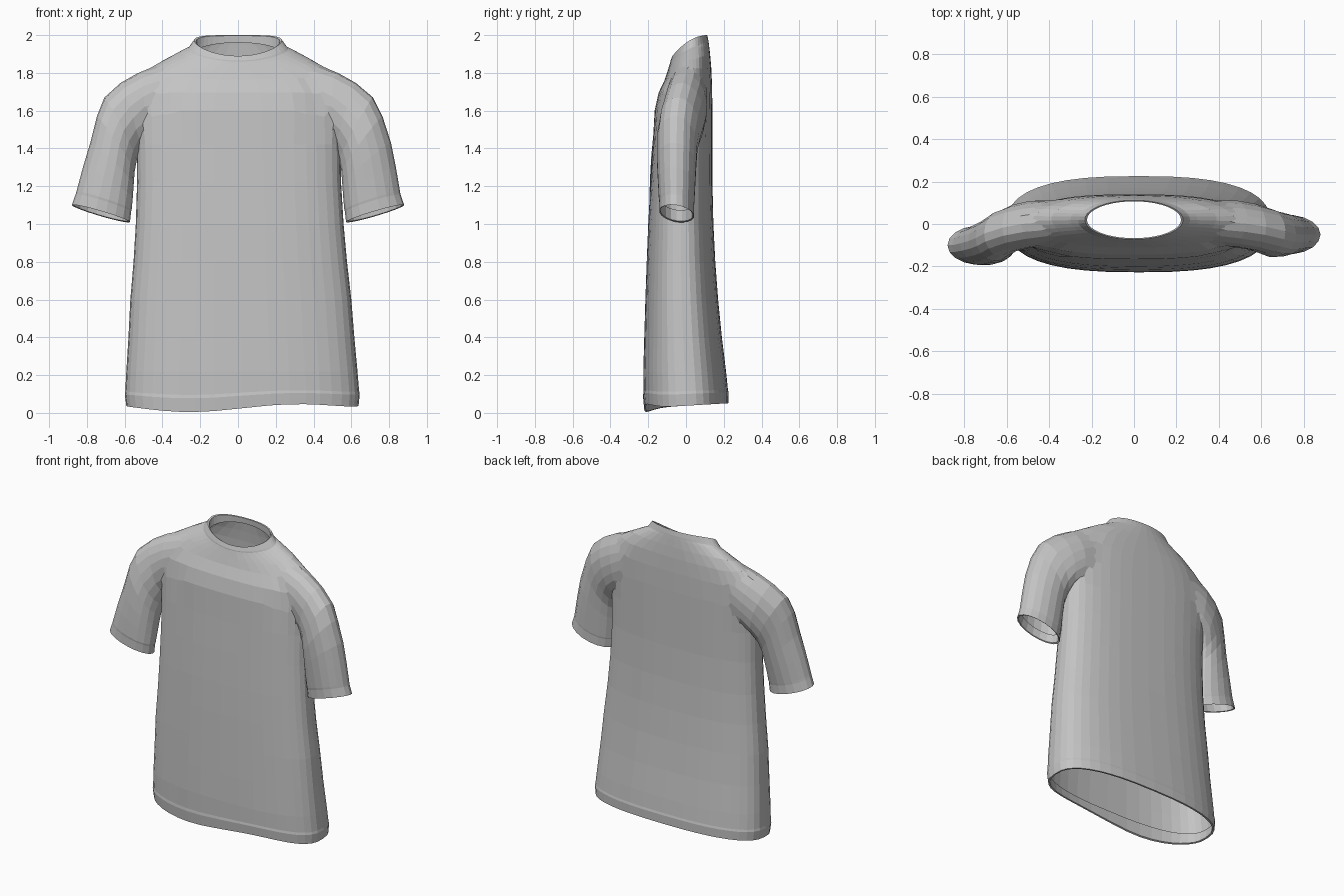
import bpy, bmesh, math
from mathutils import Vector

if "Cube" in bpy.data.objects:
    bpy.data.objects.remove(bpy.data.objects["Cube"], do_unlink=True)

cloth = bpy.data.materials.new("grey_cloth")
cloth.use_nodes = True
GREY = (0.55, 0.55, 0.55, 1)
cloth.diffuse_color = GREY
cloth.node_tree.nodes["Principled BSDF"].inputs["Base Color"].default_value = GREY

BODY_SIDES, SLEEVE_SIDES = 40, 18


def clamp(v):
    return max(0, min(1, v))


def signed_power(v, exponent):
    return math.copysign(abs(v) ** exponent, v)


def angles(count):
    return [2 * math.pi * i / count for i in range(count)]


def loft(name, rings):
    """Closed tube through rings of points, capped at both ends."""
    bm = bmesh.new()
    loops = [[bm.verts.new(p) for p in ring] for ring in rings]
    count = len(rings[0])
    for a, b in zip(loops, loops[1:]):
        for i in range(count):
            j = (i + 1) % count
            bm.faces.new((a[i], a[j], b[j], b[i]))
    bm.faces.new(loops[0])
    bm.faces.new(loops[-1])
    bmesh.ops.recalc_face_normals(bm, faces=bm.faces)
    mesh = bpy.data.meshes.new(name)
    bm.to_mesh(mesh)
    bm.free()
    mesh.materials.append(cloth)
    ob = bpy.data.objects.new(name, mesh)
    bpy.context.collection.objects.link(ob)
    return ob


def body_ring(half, front, back, z, drop=0, rise=0, wave=0):
    """Rounded outline that drops at the front, rises at the back and may ripple."""
    lean = .024 * clamp(1 - z / 1.6)
    power = 2 + .6 * clamp((1.9 - z) / .25)
    ring = []
    for t in angles(BODY_SIDES):
        c = signed_power(math.cos(t), 2 / power)
        s = signed_power(math.sin(t), 2 / power)
        height = z + (rise + drop) / 2 * s + (rise - drop) / 2 * s * s
        height += wave * max(0, -s) * math.sin(math.pi * c)
        ring.append((lean + half * c, (front + back) / 2 + (back - front) / 2 * s, height))
    return ring


# Hem: lining, bottom fold and stitched band (half width, front, back, z, wave)
HEM = (
    (.607, -.216, .216, .1, 0),
    (.603, -.212, .212, .04, .02),
    (.615, -.222, .225, .038, .022),
    (.622, -.228, .226, .1, .015),
    (.619, -.225, .222, .115, .013),
)
# Torso from hem to armpit (half width, front, back, z)
TORSO = (
    (.612, -.226, .212, .22),
    (.598, -.221, .19, .4),
    (.585, -.215, .17, .6),
    (.565, -.208, .155, .8),
    (.55, -.2, .145, 1),
    (.54, -.188, .14, 1.22),
    (.54, -.176, .14, 1.42),
    (.55, -.166, .14, 1.6),
)
# Shoulders, collar and collar lining (half width, front, back, z, drop, rise)
YOKE = (
    (.545, -.145, .138, 1.71, .015, .02),
    (.5, -.112, .134, 1.805, .04, .02),
    (.4, -.096, .128, 1.865, .05, .03),
    (.3, -.086, .122, 1.912, .065, .035),
    (.265, -.082, .12, 1.928, .068, .034),
    (.255, -.082, .119, 1.94, .075, .03),
    (.232, -.072, .112, 1.972, .082, .028),
    (.222, -.067, .107, 1.967, .08, .03),
    (.226, -.07, .109, 1.905, .055, .055),
)
rings = [body_ring(*row, wave * .6, wave * .6, wave) for *row, wave in HEM]
rings += [body_ring(*row) for row in TORSO + YOKE]
shirt = loft("shirt", rings)


def sleeve_ring(side, outer_x, outer_z, inner_x, inner_z, depth):
    """Oval between the outer and inner edge of a sleeve, swinging forward lower down."""
    y = .06 * clamp((outer_z - 1.5) / .33) ** 2 - .05
    if side < 0:
        y -= .05 * clamp((1.8 - outer_z) / .6)
        outer_x -= .03 * clamp(1 - abs(outer_z - 1.45) / .3)
    outer, inner = Vector((side * outer_x, y, outer_z)), Vector((side * inner_x, y, inner_z))
    middle, reach = (outer + inner) / 2, (outer - inner) / 2
    across = Vector((0, depth, -.15 * depth))
    return [middle + reach * math.cos(t) + across * math.sin(t) for t in angles(SLEEVE_SIDES)]


# Sleeves: shoulder to cuff, then a lining folded up inside
SLEEVE = (
    (.38, 1.84, .38, 1.52, .1),
    (.52, 1.815, .45, 1.46, .118),
    (.63, 1.765, .51, 1.4, .115),
    (.715, 1.67, .535, 1.34, .112),
    (.765, 1.57, .547, 1.28, .109),
    (.81, 1.43, .552, 1.21, .105),
    (.836, 1.3, .557, 1.14, .1),
    (.858, 1.17, .563, 1.075, .095),
    (.861, 1.155, .566, 1.065, .093),
    (.88, 1.1, .572, 1.01, .093),
    (.87, 1.1, .582, 1.017, .087),
    (.85, 1.16, .576, 1.075, .087),
)
for side in (-1, 1):
    sleeve = loft("sleeve", [sleeve_ring(side, *row) for row in SLEEVE])
    join = shirt.modifiers.new("join_sleeve", 'BOOLEAN')
    join.operation, join.solver, join.object = 'UNION', 'EXACT', sleeve
    bpy.context.view_layer.objects.active = shirt
    bpy.ops.object.modifier_apply(modifier=join.name)
    bpy.data.objects.remove(sleeve, do_unlink=True)

# Open the hem, cuffs and neck, and blend the armhole seams
bm = bmesh.new()
bm.from_mesh(shirt.data)
caps = [f for f in bm.faces if len(f.verts) in (BODY_SIDES, SLEEVE_SIDES)]
bmesh.ops.delete(bm, geom=caps, context='FACES')
bmesh.ops.remove_doubles(bm, verts=bm.verts, dist=.004)
seam = [v for v in bm.verts if .36 < abs(v.co.x) < .66 and v.co.z > 1.5]
for _ in range(3):
    bmesh.ops.smooth_vert(bm, verts=seam, factor=.4,
                          use_axis_x=True, use_axis_y=True, use_axis_z=True)
bm.to_mesh(shirt.data)
bm.free()
